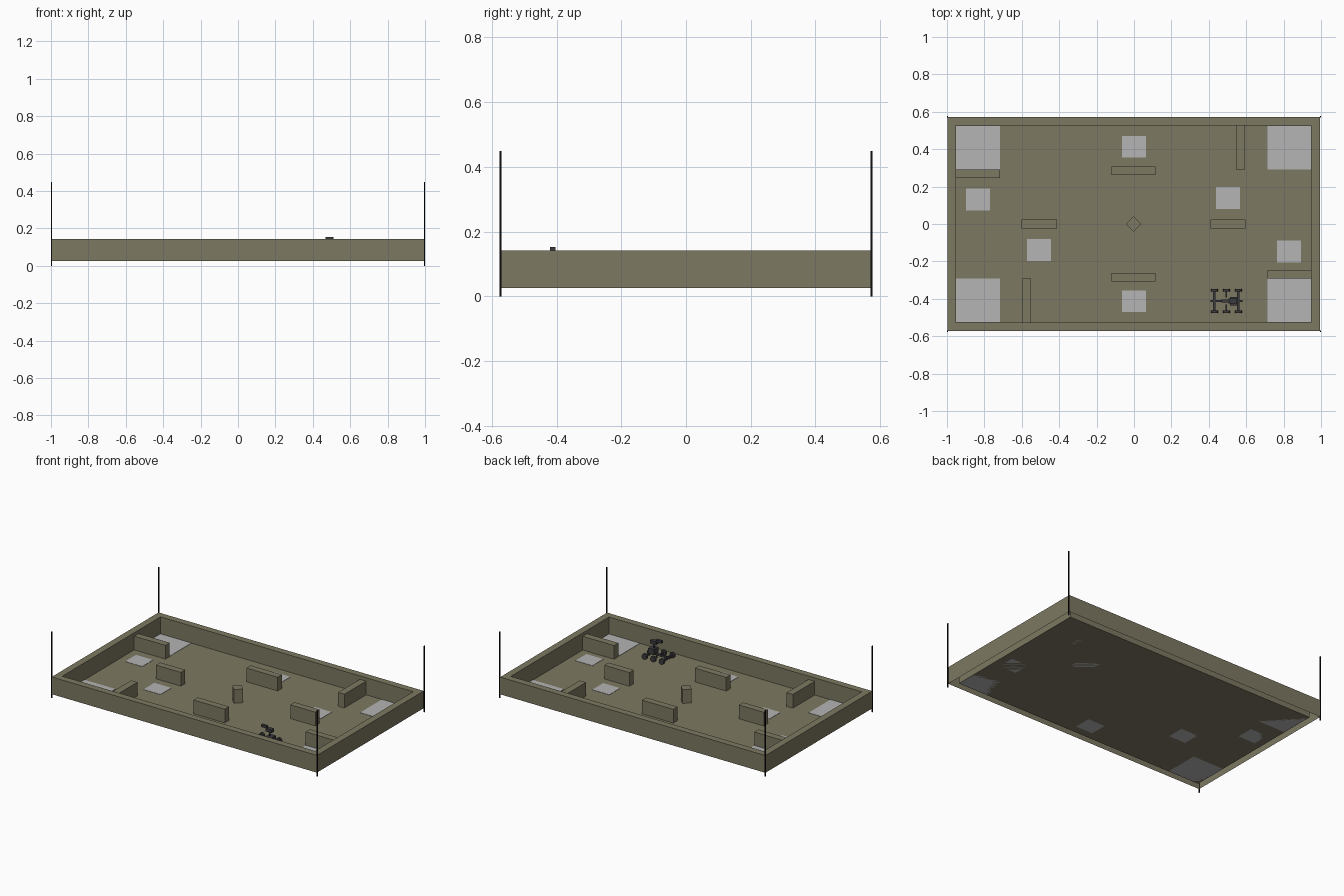
import bpy, bmesh, math
from mathutils import Matrix, Vector

if "Cube" in bpy.data.objects:
    bpy.data.objects.remove(bpy.data.objects["Cube"])


def material(name, rgb):
    m = bpy.data.materials.new(name)
    m.diffuse_color = (*rgb, 1)
    m.use_nodes = True
    m.node_tree.nodes["Principled BSDF"].inputs["Base Color"].default_value = m.diffuse_color
    return m


OLIVE = material("olive", (0.205, 0.19, 0.122))
GREY = material("light grey", (0.46, 0.46, 0.46))
BLACK = material("black", (0.004, 0.004, 0.004))
DARK = material("dark grey", (0.045, 0.045, 0.05))

CX = -0.002           # slight offset of the arena
Z0, TOP = 0.025, 0.142


def finish(name, bm, mat):
    me = bpy.data.meshes.new(name)
    bm.to_mesh(me)
    bm.free()
    me.materials.append(mat)
    ob = bpy.data.objects.new(name, me)
    bpy.context.collection.objects.link(ob)
    return ob


def box(name, x, y, z, mat, turn=0):
    """Box from (min, max) ranges, optionally turned about z."""
    bm = bmesh.new()
    c = Vector((sum(x) / 2, sum(y) / 2, sum(z) / 2))
    s = (x[1] - x[0], y[1] - y[0], z[1] - z[0])
    mtx = Matrix.Translation(c) @ Matrix.Rotation(turn, 4, 'Z') @ Matrix.Diagonal((*s, 1))
    bmesh.ops.create_cube(bm, size=1, matrix=mtx)
    return finish(name, bm, mat)


def block(name, cx, cy, w, d, z0, z1, mat, turn=0):
    return box(name, (cx - w / 2, cx + w / 2), (cy - d / 2, cy + d / 2), (z0, z1), mat, turn)


def cylinder(name, centre, r, length, axis, mat, sides=16):
    bm = bmesh.new()
    rot = {'X': Matrix.Rotation(math.pi / 2, 4, 'Y'),
           'Y': Matrix.Rotation(math.pi / 2, 4, 'X'),
           'Z': Matrix()}[axis]
    bmesh.ops.create_cone(bm, cap_ends=True, segments=sides, radius1=r, radius2=r,
                          depth=length, matrix=Matrix.Translation(centre) @ rot)
    return finish(name, bm, mat)


# Perimeter wall: open underneath, outer skin, rim and inner skin
bm = bmesh.new()
rings = []
for hx, hy, z in ((0.996, 0.573, Z0), (0.996, 0.573, TOP), (0.949, 0.527, TOP), (0.949, 0.527, Z0)):
    rings.append([bm.verts.new((CX + sx * hx, sy * hy, z))
                  for sx, sy in ((-1, -1), (1, -1), (1, 1), (-1, 1))])
for a, b in zip(rings, rings[1:]):
    for i in range(4):
        j = (i + 1) % 4
        bm.faces.new((a[i], a[j], b[j], b[i]))
finish("perimeter_wall", bm, OLIVE)

# Floor slab
box("floor", (CX - 0.949, CX + 0.949), (-0.527, 0.527), (Z0, Z0 + 0.001), OLIVE)

# Corner poles
for sx in (-1, 1):
    for sy in (-1, 1):
        block("corner_pole", sx * 0.9975, sy * 0.573, 0.005, 0.007, 0, 0.449, BLACK)

# Barriers, repeated by a half turn about the centre
H = 0.119
for cx, cy, w, d in ((0, 0.284, 0.235, 0.046), (0.505, 0, 0.188, 0.046),
                     (0.572, 0.41, 0.047, 0.235), (-0.832, 0.268, 0.235, 0.046)):
    for s in (1, -1):
        block("barrier", CX + s * cx, s * cy, w, d, Z0, H, OLIVE)
block("centre_post", CX, 0, 0.058, 0.058, Z0, H, OLIVE, math.pi / 4)

# Floor pads: corner zones and small zones
PAD = (Z0, Z0 + 0.003)
for sx in (-1, 1):
    for sy in (-1, 1):
        block("corner_pad", CX + sx * 0.832, sy * 0.408, 0.233, 0.234, *PAD, GREY)
for x, y in ((0, 0.413), (0, -0.413), (-0.834, 0.13), (0.829, -0.148),
             (-0.508, -0.139), (0.502, 0.139)):
    block("small_pad", x, y, 0.128, 0.117, *PAD, GREY)

# Rover: wheels and axles
RY = -0.412
for x in (0.43, 0.494, 0.558):
    for s in (-1, 1):
        cylinder("rover_wheel", (x, RY + s * 0.057, Z0 + 0.02), 0.019, 0.013, 'Y', DARK)
    if x != 0.494:
        block("rover_axle", x, RY, 0.013, 0.105, Z0 + 0.014, Z0 + 0.027, DARK)
for s in (-1, 1):
    block("rover_side_arm", 0.494, RY + s * 0.035, 0.009, 0.034, Z0 + 0.014, Z0 + 0.026, DARK)

# Rover: spine, body and raised head with barrel
box("rover_spine", (0.408, 0.579), (RY - 0.006, RY + 0.006), (0.045, 0.058), DARK)
box("rover_body", (0.512, 0.556), (RY - 0.023, RY + 0.023), (0.052, 0.09), DARK)
cylinder("rover_mast", (0.527, RY, 0.108), 0.006, 0.04, 'Z', DARK, 10)
box("rover_head", (0.505, 0.55), (RY - 0.013, RY + 0.013), (0.118, 0.14), DARK)
box("rover_top_sight", (0.468, 0.51), (RY - 0.008, RY + 0.008), (0.136, 0.153), DARK)
